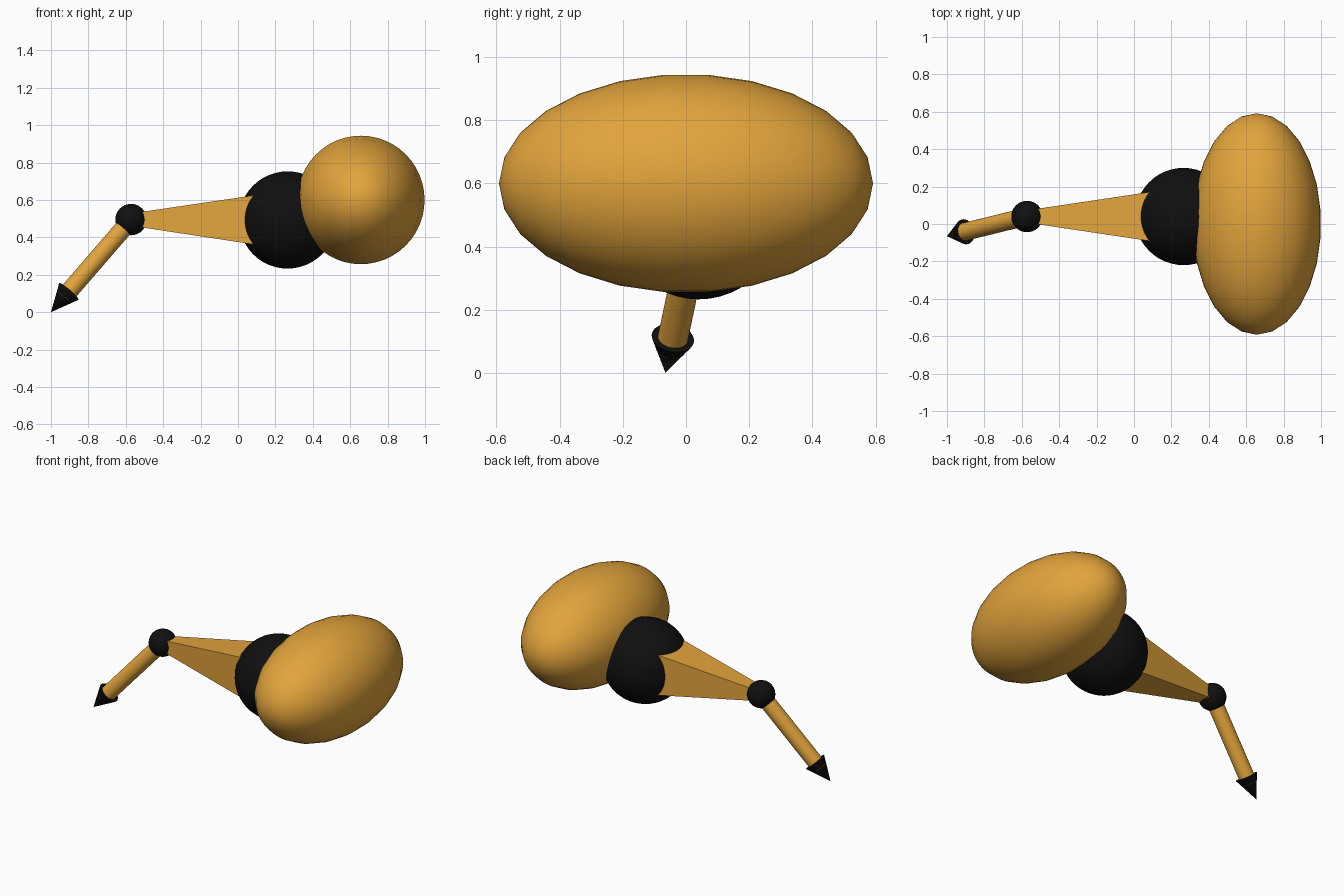
import bpy, math
from mathutils import Vector

if "Cube" in bpy.data.objects:
    bpy.data.objects.remove(bpy.data.objects["Cube"])


def material(name, rgb):
    m = bpy.data.materials.new(name)
    m.diffuse_color = (*rgb, 1)
    m.use_nodes = True
    m.node_tree.nodes["Principled BSDF"].inputs["Base Color"].default_value = m.diffuse_color
    return m


amber = material("amber", (0.76, 0.37, 0.045))
black = material("black", (0.005, 0.005, 0.005))


def finish(name, mat, smooth=True):
    ob = bpy.context.object
    ob.name = name
    ob.data.materials.append(mat)
    if smooth:
        bpy.ops.object.shade_smooth_by_angle(angle=math.radians(35))
    return ob


def ball(name, centre, radius, mat, segments=48, rings=24):
    bpy.ops.mesh.primitive_uv_sphere_add(segments=segments, ring_count=rings,
                                         radius=radius, location=centre)
    return finish(name, mat)


def taper(name, start, end, r1, r2, mat, sides=32, roll=0, smooth=True):
    """Cone, cylinder or square spar between two points."""
    start, end = Vector(start), Vector(end)
    axis = end - start
    bpy.ops.mesh.primitive_cone_add(vertices=sides, radius1=r1, radius2=r2,
                                    depth=axis.length)
    ob = finish(name, mat, smooth)
    ob.rotation_mode = 'QUATERNION'
    ob.rotation_quaternion = axis.to_track_quat('Z', 'Y')
    ob.location = (start + end) / 2
    for v in ob.data.vertices:
        x, y = v.co.x, v.co.y
        v.co.x = x * math.cos(roll) - y * math.sin(roll)
        v.co.y = x * math.sin(roll) + y * math.cos(roll)
    return ob


hip = Vector((0.265, 0.04, 0.493))
knee = Vector((-0.572, 0.04, 0.495))
tip = Vector((-1.0, -0.065, 0.0))

# Body: ellipsoid stretched along y, poles at its ends
body = ball("body", (0.657, 0, 0.6), 1, amber, 48, 13)
body.rotation_euler = (math.pi / 2, 0, 0)
body.scale = (0.343, 0.346, 0.592)

# Joints
ball("hip_joint", hip, 0.26, black)
ball("knee_joint", knee, 0.084, black, 32, 16)

# Square upper leg, tapering towards the knee
taper("upper_leg", hip, knee, 0.158 * math.sqrt(2), 0.033 * math.sqrt(2),
      amber, 4, math.pi / 4, False)

# Round lower leg; its end just breaks through the claw
taper("lower_leg", knee, knee.lerp(tip, 0.845), 0.048, 0.048, amber)
taper("claw", knee.lerp(tip, 0.777), tip, 0.068, 0, black)
